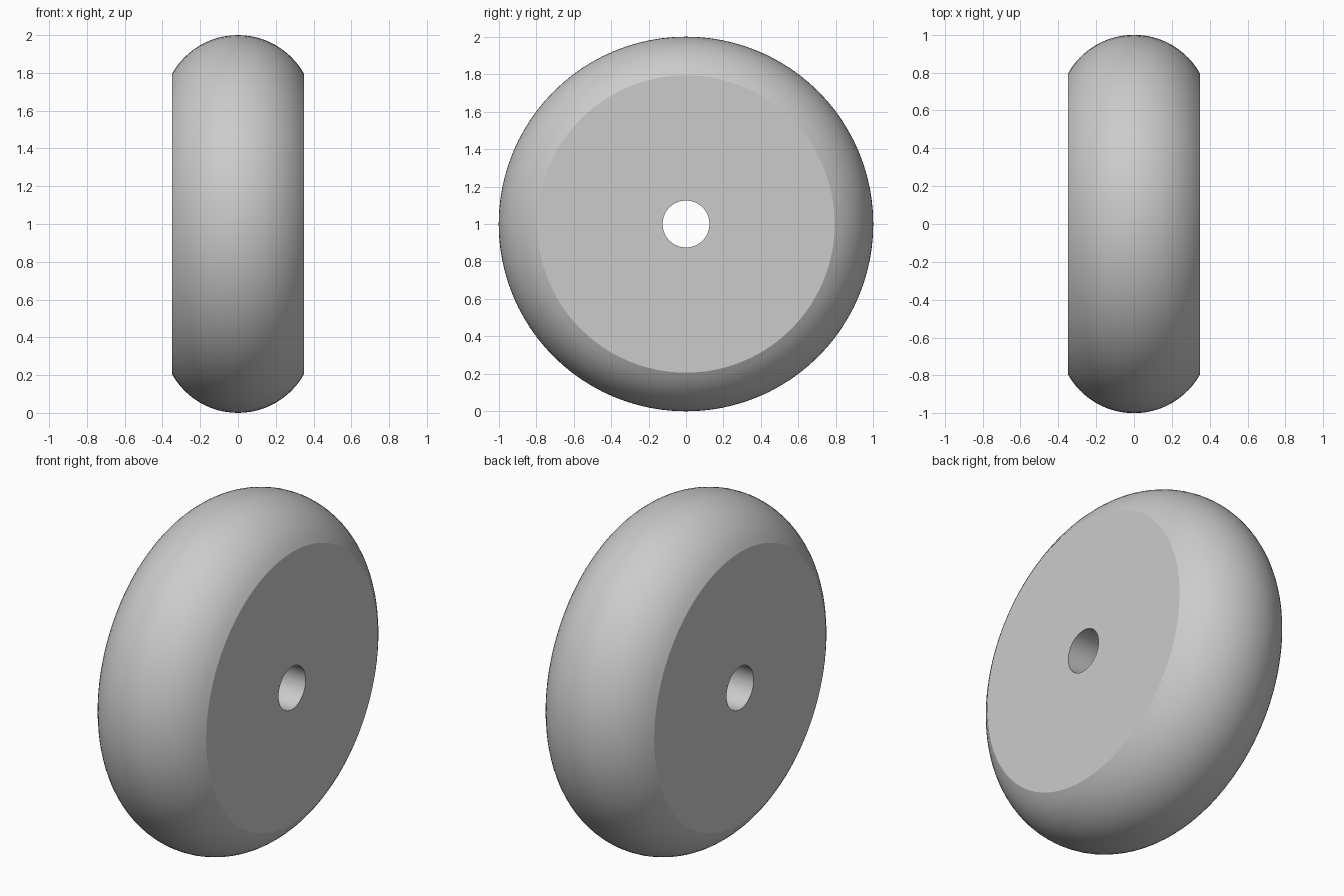
import bpy, bmesh, math
from mathutils import Matrix, Vector

cube = bpy.data.objects.get("Cube")
if cube:
    bpy.data.objects.remove(cube, do_unlink=True)

HALF_WIDTH, BORE, CROWN, SEGMENTS = 0.35, 0.125, 0.4, 96

# Plain grey rubber
grey = bpy.data.materials.new("grey")
grey.use_nodes = True
colour = (0.6, 0.6, 0.6, 1)
grey.diffuse_color = colour
grey.node_tree.nodes["Principled BSDF"].inputs["Base Color"].default_value = colour

# Cross-section: bore edges joined by a rounded tread
limit = math.asin(HALF_WIDTH / CROWN)
steps = 24
profile = [(-HALF_WIDTH, BORE)]
for i in range(steps + 1):
    a = limit * (2 * i / steps - 1)
    profile.append((CROWN * math.sin(a), 1 - CROWN + CROWN * math.cos(a)))
profile.append((HALF_WIDTH, BORE))

# Wheel: closed section revolved around the x axle
bm = bmesh.new()
verts = [bm.verts.new((x, 0, r)) for x, r in profile]
edges = [bm.edges.new((v, verts[i - 1])) for i, v in enumerate(verts)]
bmesh.ops.spin(bm, geom=verts + edges, cent=(0, 0, 0), axis=(1, 0, 0),
               angle=math.tau, steps=SEGMENTS, use_duplicate=False)
bmesh.ops.remove_doubles(bm, verts=bm.verts, dist=0.0001)
bmesh.ops.recalc_face_normals(bm, faces=bm.faces)
bmesh.ops.transform(bm, matrix=Matrix.Translation(Vector((0, 0, 1))), verts=bm.verts)

mesh = bpy.data.meshes.new("wheel")
bm.to_mesh(mesh)
bm.free()
mesh.materials.append(grey)
wheel = bpy.data.objects.new("wheel", mesh)
bpy.context.collection.objects.link(wheel)

# Smooth tread and bore, sharp rims
bpy.ops.object.select_all(action="DESELECT")
wheel.select_set(True)
bpy.context.view_layer.objects.active = wheel
bpy.ops.object.shade_smooth_by_angle(angle=math.radians(25))
